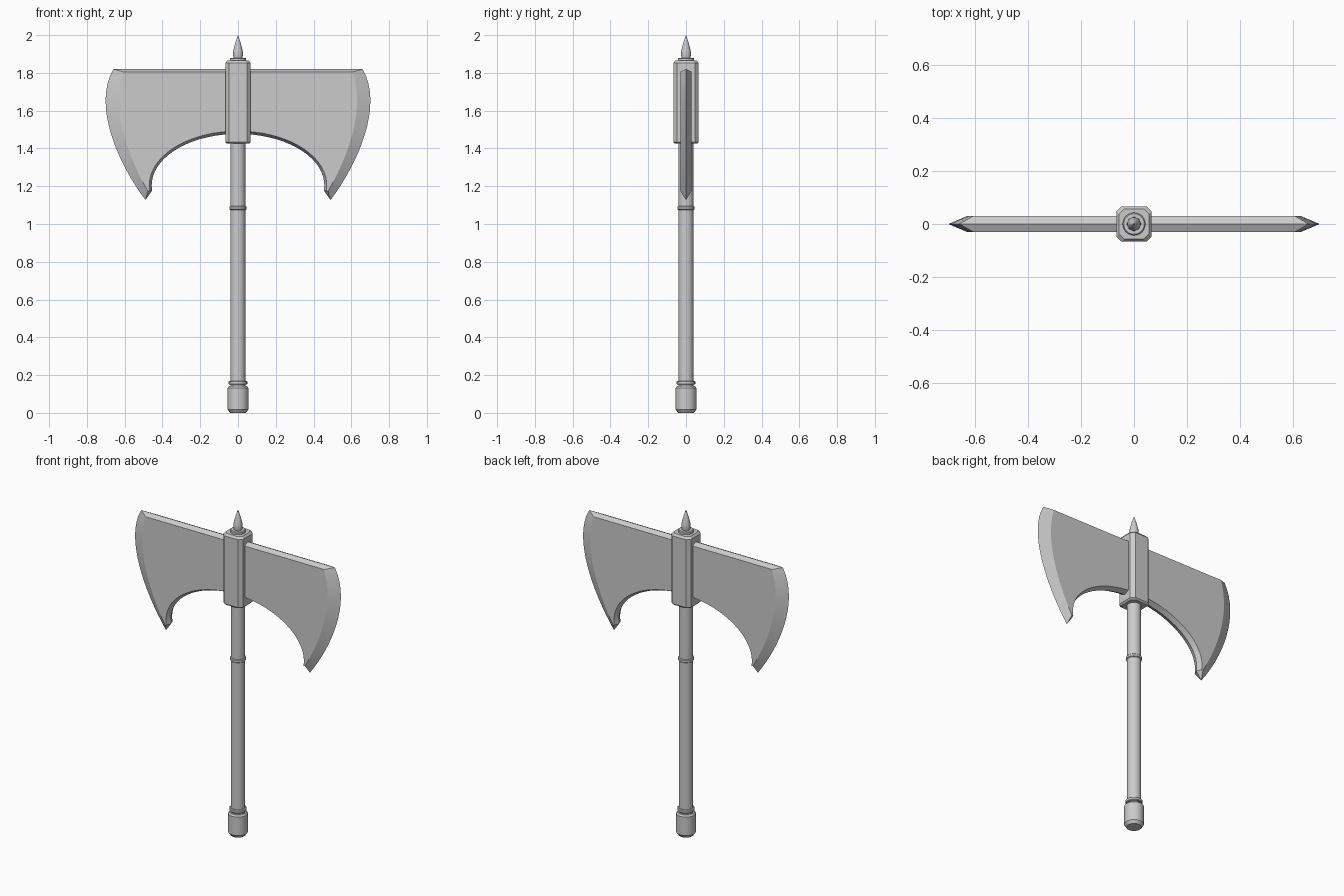
import bpy, bmesh, math
from mathutils import Vector

cube = bpy.data.objects.get("Cube")
if cube:
    bpy.data.objects.remove(cube, do_unlink=True)

steel = bpy.data.materials.new("grey_steel")
steel.use_nodes = True
steel.diffuse_color = (0.6, 0.6, 0.6, 1)
steel.node_tree.nodes["Principled BSDF"].inputs["Base Color"].default_value = (0.6, 0.6, 0.6, 1)


def finish(name, bm, angle=20):
    bmesh.ops.recalc_face_normals(bm, faces=bm.faces)
    mesh = bpy.data.meshes.new(name)
    bm.to_mesh(mesh)
    bm.free()
    mesh.materials.append(steel)
    obj = bpy.data.objects.new(name, mesh)
    bpy.context.collection.objects.link(obj)
    bpy.ops.object.select_all(action='DESELECT')
    obj.select_set(True)
    bpy.context.view_layer.objects.active = obj
    bpy.ops.object.shade_smooth_by_angle(angle=math.radians(angle))
    return obj


def loft(name, loops):
    """Closed solid through matching loops, capped at both ends."""
    bm = bmesh.new()
    rings = [[bm.verts.new(p) for p in loop] for loop in loops]
    for a, b in zip(rings, rings[1:]):
        for i in range(len(a)):
            j = (i + 1) % len(a)
            bm.faces.new((a[i], a[j], b[j], b[i]))
    bm.faces.new(rings[0])
    bm.faces.new(rings[-1])
    return finish(name, bm)


def lathe(name, profile, sides=24):
    turns = [2 * math.pi * i / sides for i in range(sides)]
    return loft(name, [[(r * math.cos(t), r * math.sin(t), z) for t in turns]
                       for r, z in profile])


def ring(name, z0, z1, r, c=0.004):
    return lathe(name, [(r - c, z0), (r, z0 + c), (r, z1 - c), (r - c, z1)])


# Haft, pommel and collars
lathe("haft", [(0.04, 0.1), (0.04, 1.45)])
lathe("pommel", [(0.042, 0), (0.055, 0.018), (0.055, 0.132), (0.048, 0.142)])
ring("pommel_collar", 0.15, 0.17, 0.049)
ring("haft_collar", 1.075, 1.095, 0.045)

# Head socket: square block with cut corners and chamfered ends
def octagon(h, z, cut=0.02):
    k = h - cut
    return [(h, -k, z), (h, k, z), (k, h, z), (-k, h, z),
            (-h, k, z), (-h, -k, z), (-k, -h, z), (k, -h, z)]


loft("head_socket", [octagon(0.058, 1.425), octagon(0.067, 1.434),
                     octagon(0.067, 1.852), octagon(0.057, 1.865)])

# Top spike on its base ring
ring("spike_base", 1.86, 1.88, 0.043)
lathe("top_spike", [(0.021, 1.87), (0.026, 1.895), (0.025, 1.915),
                    (0.014, 1.96), (0.001, 2.0)])


# Double blade: ridge outline in the middle, smaller outline on each face
def bezier(pts, n=16):
    a, b, c, d = map(Vector, pts)
    out = []
    for i in range(n + 1):
        t = i / n
        s = 1 - t
        out.append(a * s**3 + b * 3 * s * s * t + c * 3 * s * t * t + d * t**3)
    return out


def outline(edge, rx, rz, y, n=18):
    half = bezier(edge)
    for i in range(n):
        t = math.radians(-6) + math.radians(96) * i / n
        half.append(Vector((rx * math.cos(t), 1.205 + rz * math.sin(t))))
    mirrored = [Vector((-p.x, p.y)) for p in reversed(half)]
    bottom = [Vector((0, 1.205 + rz))]
    return [(p.x, y, p.y) for p in half + bottom + mirrored]


ridge = [(0.66, 1.82), (0.77, 1.63), (0.64, 1.327), (0.49, 1.127)]
face = [(0.607, 1.805), (0.675, 1.61), (0.585, 1.36), (0.477, 1.175)]
loft("double_blade", [outline(face, 0.47, 0.287, -0.03),
                      outline(ridge, 0.457, 0.272, 0),
                      outline(face, 0.47, 0.287, 0.03)])
